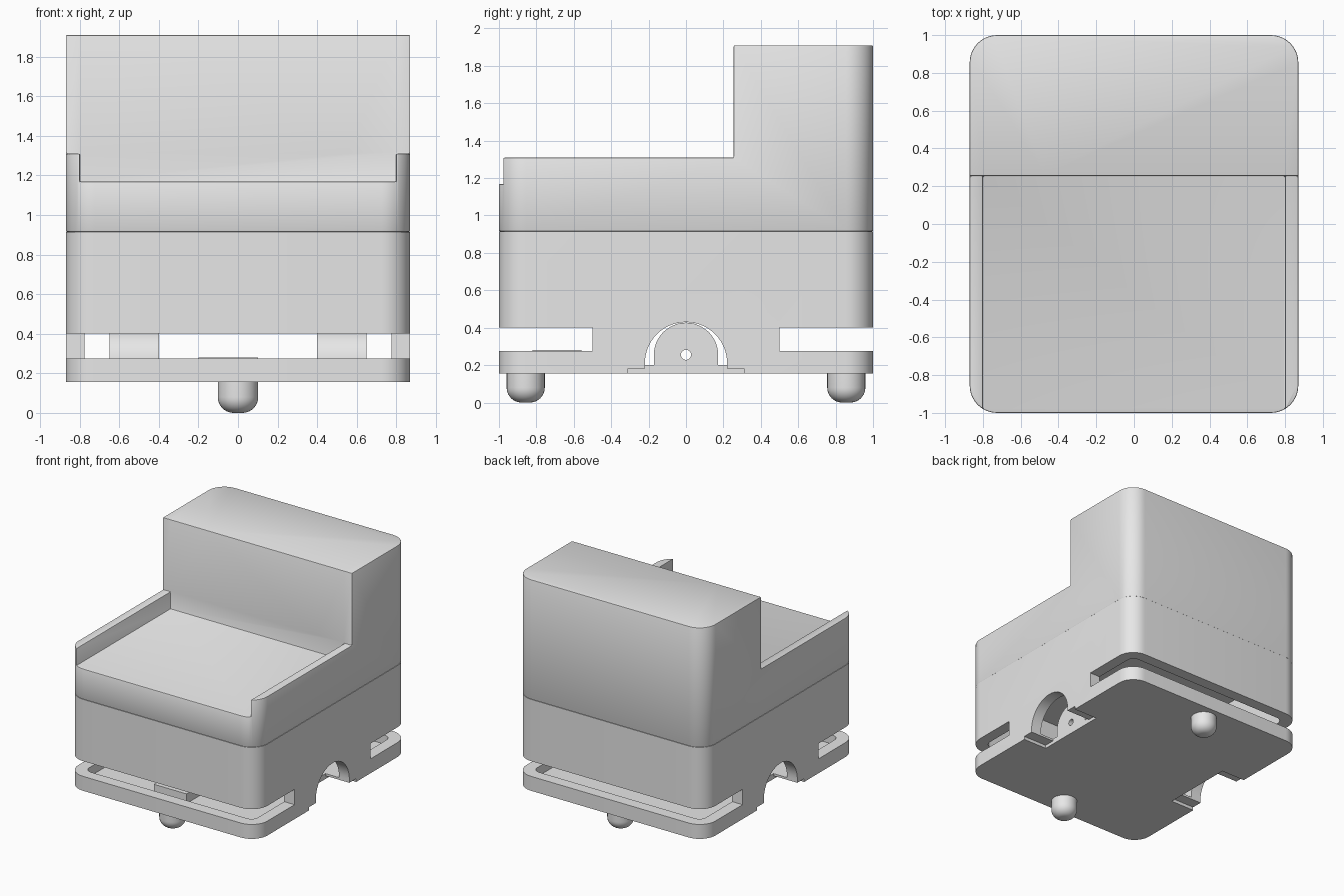
import bpy, bmesh, math
from mathutils import Matrix, Vector

if "Cube" in bpy.data.objects:
    bpy.data.objects.remove(bpy.data.objects["Cube"], do_unlink=True)

grey = bpy.data.materials.new("light_grey")
grey.use_nodes = True
grey.diffuse_color = (0.8, 0.8, 0.8, 1)
grey.node_tree.nodes["Principled BSDF"].inputs["Base Color"].default_value = (0.8, 0.8, 0.8, 1)

HALF_X, HALF_Y, CORNER = 0.87, 1.0, 0.145


def finish(name, bm):
    bmesh.ops.recalc_face_normals(bm, faces=bm.faces)
    mesh = bpy.data.meshes.new(name)
    bm.to_mesh(mesh)
    bm.free()
    mesh.materials.append(grey)
    obj = bpy.data.objects.new(name, mesh)
    bpy.context.collection.objects.link(obj)
    return obj


def prism(name, outline, lo, hi, along_x=False):
    """Extrude an outline up z, or a (y, z) outline along x."""
    place = (lambda a, b: (lo, a, b)) if along_x else (lambda a, b: (a, b, lo))
    step = Vector((hi - lo, 0, 0)) if along_x else Vector((0, 0, hi - lo))
    bm = bmesh.new()
    face = bm.faces.new([bm.verts.new(place(a, b)) for a, b in outline])
    ext = bmesh.ops.extrude_face_region(bm, geom=[face], use_keep_orig=True)
    bmesh.ops.translate(bm, vec=step, verts=[g for g in ext["geom"] if isinstance(g, bmesh.types.BMVert)])
    return finish(name, bm)


def box(x0, x1, y0, y1, z0, z1, name="cutter"):
    return prism(name, [(x0, y0), (x1, y0), (x1, y1), (x0, y1)], z0, z1)


def arc(cx, cy, r, start, end, n):
    return [(cx + r * math.cos(math.radians(start + (end - start) * i / n)),
             cy + r * math.sin(math.radians(start + (end - start) * i / n))) for i in range(n + 1)]


def rounded(hx, hy, r):
    pts = []
    for i, (sx, sy) in enumerate([(1, 1), (-1, 1), (-1, -1), (1, -1)]):
        pts += arc(sx * (hx - r), sy * (hy - r), r, 90 * i, 90 * i + 90, 10)
    return pts


def activate(obj):
    bpy.ops.object.select_all(action="DESELECT")
    obj.select_set(True)
    bpy.context.view_layer.objects.active = obj


def cut(obj, *cutters):
    activate(obj)
    for cutter in cutters:
        mod = obj.modifiers.new("cut", "BOOLEAN")
        mod.operation, mod.solver, mod.object = "DIFFERENCE", "EXACT", cutter
        bpy.ops.object.modifier_apply(modifier=mod.name)
        bpy.data.objects.remove(cutter, do_unlink=True)


def smooth(obj):
    activate(obj)
    bpy.ops.object.shade_smooth_by_angle(angle=math.radians(30))


# Lower body: hollow shell with open slots front and back
body = prism("lower_body", rounded(HALF_X, HALF_Y, CORNER), 0.155, 0.915)
cut(body, prism("cutter", rounded(0.775, 0.905, 0.06), 0.2, 0.85))
for s in (-1, 1):
    near, far = sorted((s * 0.5, s * 1.2))
    cut(body, box(-1, 1, near, far, 0.275, 0.402))

# Wheel arches and the floor notches below them
arch = arc(0, 0.21, 0.22, 0, 180, 28) + [(-0.22, 0.1), (0.22, 0.1)]
for s in (-1, 1):
    x0, x1 = sorted((s * 0.65, s * 1.1))
    cut(body, prism("cutter", arch, x0, x1, True), box(x0, x1, -0.31, 0.31, 0.1, 0.182))
smooth(body)

# Axle brackets with a round hole
bracket_outline = arc(0, 0.255, 0.172, 0, 180, 24) + [(-0.172, 0.19), (0.172, 0.19)]
for side, s in (("left", 1), ("right", -1)):
    x0, x1 = sorted((s * 0.4, s * 0.65))
    bracket = prism("axle_bracket_" + side, bracket_outline, x0, x1, True)
    hole = prism("cutter", arc(0, 0.255, 0.027, 0, 345, 23), x0 - 0.1, x1 + 0.1, True)
    cut(bracket, hole)
    smooth(bracket)

# Block standing in the front of the tray
box(-0.2, 0.1, -0.82, -0.56, 0.19, 0.281, "tray_block")

# Upper shell: tall back, low seat and two side rails
shell = prism("upper_shell", rounded(HALF_X, HALF_Y, CORNER), 0.915, 1.91)
cut(shell, box(-1, 1, -1.2, 0.255, 1.31, 2.1), box(-0.8, 0.8, -1.2, 0.255, 1.168, 2.1))
bevel = shell.modifiers.new("soft_edges", "BEVEL")
bevel.width, bevel.segments = 0.009, 2
bevel.limit_method, bevel.angle_limit = "ANGLE", math.radians(40)
activate(shell)
bpy.ops.object.modifier_apply(modifier=bevel.name)
smooth(shell)

# Round-ended casters
profile = [(0.102, 0.16)] + arc(0.022, 0.08, 0.08, 0, -90, 10) + [(0, 0)]
for name, y in (("front_caster", -0.857), ("back_caster", 0.857)):
    bm = bmesh.new()
    verts = [bm.verts.new((r, 0, z)) for r, z in profile]
    edges = [bm.edges.new(pair) for pair in zip(verts, verts[1:])]
    bmesh.ops.spin(bm, geom=verts + edges, cent=(0, 0, 0), axis=(0, 0, 1), angle=math.tau, steps=32)
    bmesh.ops.remove_doubles(bm, verts=bm.verts, dist=0.0005)
    bmesh.ops.transform(bm, matrix=Matrix.Translation((0, y, 0)), verts=bm.verts)
    smooth(finish(name, bm))
